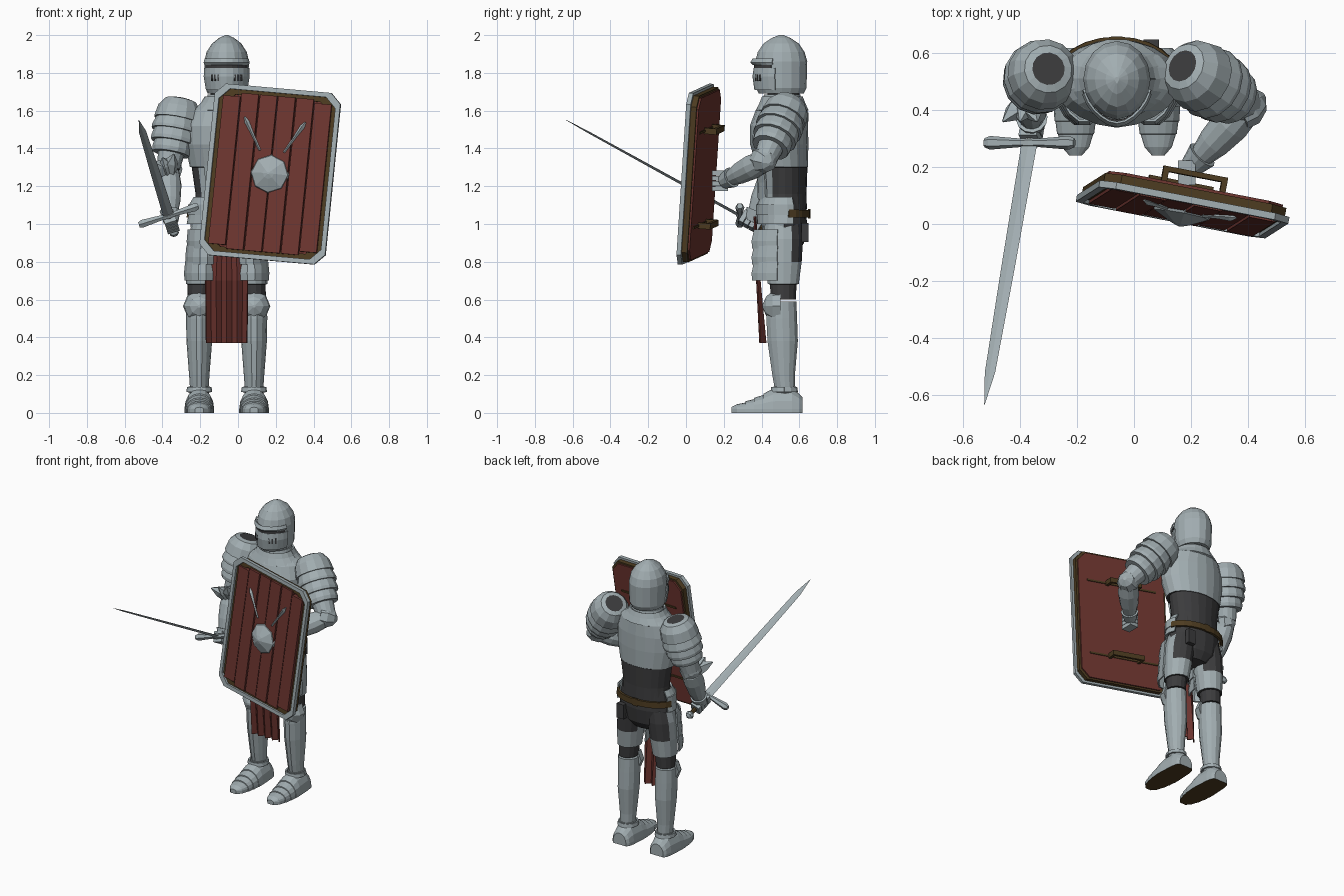
import bpy, bmesh, math
from mathutils import Vector, Matrix

cube = bpy.data.objects.get("Cube")
if cube:
    bpy.data.objects.remove(cube)

def material(name, rgb):
    m = bpy.data.materials.new(name)
    m.use_nodes = True
    m.diffuse_color = (*rgb, 1)
    m.node_tree.nodes["Principled BSDF"].inputs["Base Color"].default_value = (*rgb, 1)
    return m

STEEL = material("steel", (.36, .42, .44))
DARK = material("dark cloth", (.045, .045, .047))
RED = material("red wood", (.155, .036, .029))
CLOTH = material("red cloth", (.15, .034, .028))
BROWN = material("brown leather", (.075, .045, .015))

def finish(name, bm, mats, rule=None, matrix=None):
    """Turn a bmesh into an object, with face colours chosen by a rule."""
    bmesh.ops.recalc_face_normals(bm, faces=bm.faces)
    if rule:
        for f in bm.faces:
            f.material_index = int(rule(f.calc_center_median(), f.normal))
    if matrix:
        bm.transform(matrix)
    me = bpy.data.meshes.new(name)
    bm.to_mesh(me)
    bm.free()
    for m in mats:
        me.materials.append(m)
    ob = bpy.data.objects.new(name, me)
    bpy.context.collection.objects.link(ob)
    return ob

def loft(name, rings, mats, rule=None, matrix=None, loop=False):
    bm = bmesh.new()
    rows = [[bm.verts.new(p) for p in r] for r in rings]
    n = len(rows[0])
    for a, b in list(zip(rows, rows[1:])) + ([(rows[-1], rows[0])] if loop else []):
        for i in range(n):
            bm.faces.new((a[i], a[(i + 1) % n], b[(i + 1) % n], b[i]))
    if not loop:
        bm.faces.new(rows[0])
        bm.faces.new(rows[-1])
    return finish(name, bm, mats, rule, matrix)

def ellipse(cx, cy, z, rx, ry, n=16, ridge=0):
    pts = []
    for i in range(n):
        a = math.tau * i / n
        pts.append((cx + rx * math.cos(a), cy + ry * math.sin(a) - ridge * max(0, -math.sin(a)) ** 8, z))
    return pts

def tube(name, p, q, profile, mats, sides=12, rule=None, matrix=None):
    """Round part from p to q; profile lists (fraction, radius)."""
    p, q = Vector(p), Vector(q)
    rot = (q - p).to_track_quat('Z', 'Y')
    rings = [[p.lerp(q, t) + rot @ Vector(v) for v in ellipse(0, 0, 0, r, r, sides)] for t, r in profile]
    return loft(name, rings, mats, rule, matrix)

def sheet(name, rows, mat, thick):
    bm = bmesh.new()
    vs = [[bm.verts.new(p) for p in r] for r in rows]
    for a, b in zip(vs, vs[1:]):
        for i in range(len(a) - 1):
            bm.faces.new((a[i], a[i + 1], b[i + 1], b[i]))
    ob = finish(name, bm, [mat])
    mod = ob.modifiers.new("thickness", 'SOLIDIFY')
    mod.thickness, mod.offset = thick, 0
    return ob

def arc_plate(name, cx, cy, rows, a0, a1, mat, n=8, thick=.01, ridge=0):
    out = []
    for z, rx, ry in rows:
        angles = [math.radians(a0 + (a1 - a0) * i / n) for i in range(n + 1)]
        out.append([(cx + rx * math.cos(a), cy + ry * math.sin(a)
                     - ridge * max(0, -math.sin(a)) ** 8, z) for a in angles])
    return sheet(name, out, mat, thick)

def box(name, loc, size, mat, matrix=None):
    bm = bmesh.new()
    bmesh.ops.create_cube(bm, size=1, matrix=Matrix.Translation(loc) @ Matrix.Diagonal((*size, 1)))
    return finish(name, bm, [mat], None, matrix)

def frame(x, y, z, origin):
    return Matrix.Translation(origin) @ Matrix((x, y, z)).transposed().to_4x4()

CX = -.06  # middle line of the body

# Head
helmet = [(1.69, .1, .115), (1.72, .113, .13), (1.86, .118, .134), (1.91, .107, .12),
          (1.955, .078, .09), (1.985, .04, .045), (2.0, .008, .008)]
loft("helmet", [ellipse(CX, .508, z, rx, ry, 16, .008) for z, rx, ry in helmet], [STEEL])
arc_plate("visor", CX, .508, [(1.71, .11, .134), (1.78, .122, .144), (1.825, .12, .138)],
          195, 345, STEEL, 10, .008, .008)
arc_plate("brow_band", CX, .508, [(1.845, .122, .14), (1.855, .126, .152), (1.875, .12, .14)],
          200, 340, STEEL, 10, .008, .012)
arc_plate("eye_slit", CX, .508, [(1.824, .12, .137), (1.847, .12, .137)], 205, 335, DARK, 10, .006, .008)
for s in (-1, 1):
    for k in (20, 29, 38):
        a = math.radians(270 + s * k)
        turn = Matrix.Translation((CX + .122 * math.cos(a), .508 + .143 * math.sin(a), 1.775)) \
            @ Matrix.Rotation(a + math.pi / 2, 4, 'Z')
        box("breath_slot", (0, 0, 0), (.009, .016, .035), DARK, turn)
tube("neck", (CX, .52, 1.6), (CX, .515, 1.71), [(0, .085), (1, .085)], [DARK])

# Torso: steel chest, cloth waist showing at sides and back
torso = [(1.08, .17, .115, .525), (1.16, .165, .113, .525), (1.3, .185, .118, .525), (1.302, .195, .13, .515),
         (1.42, .22, .148, .5), (1.52, .222, .148, .498), (1.6, .19, .13, .51), (1.645, .125, .11, .515),
         (1.645, .11, .1, .515), (1.685, .1, .09, .515)]
loft("torso", [ellipse(CX, cy, z, rx, ry, 20, .012) for z, rx, ry, cy in torso], [STEEL, DARK],
     lambda c, n: c.z < 1.301 and n.y > -.75)
arc_plate("belly_plate", CX, .525, [(1.13, .16, .13), (1.22, .17, .132), (1.31, .185, .145)], 230, 310, STEEL, 8, .01, .01)
arc_plate("collar", CX, .51, [(1.60, .17, .135), (1.64, .13, .117), (1.672, .112, .104)], 0, 360, STEEL, 18, .012)

# Hips
skirt = [(1.14, .172, .122), (1.1, .197, .142), (1.1, .203, .145), (1.05, .205, .146), (1.05, .2, .14), (1.0, .208, .14)]
arc_plate("waist_skirt", CX, .52, skirt, 160, 380, STEEL, 16, .01)
loft("hips", [ellipse(CX, .52, z, rx, ry) for z, rx, ry in
              ((1.14, .17, .115), (1.0, .193, .12), (.9, .175, .105), (.85, .1, .07))],
     [STEEL, DARK], lambda c, n: n.y > -.3)
arc_plate("belt", CX, .52, [(1.035, .208, .13), (1.075, .204, .13)], 10, 170, BROWN, 10, .016)
box("belt_buckle", (CX, .652, 1.055), (.04, .012, .05), BROWN)
box("belt_pouch", (.06, .63, .955), (.055, .035, .1), DARK)

# Cloth hanging in folds
folds = [(i, (0, .02)[i % 2]) for i in range(9)]
sheet("hanging_cloth", [[(CX + (i - 4) * w, y + f * k, z) for i, f in folds]
                        for z, y, w, k in ((1.04, .362, .022, .3), (.7, .375, .028, .8), (.37, .392, .027, 1.5))],
      CLOTH, .008)

# Legs
for s, side in ((-1, "right"), (1, "left")):
    kx = CX + s * .145
    thigh = [(.6, .145, .063, .068), (.68, .14, .066, .072), (.682, .137, .078, .084), (.8, .128, .087, .1),
             (.92, .115, .092, .107), (1.0, .1, .085, .1)]
    loft(side + "_thigh", [ellipse(CX + s * x, .515, z, rx, ry, 14) for z, x, rx, ry in thigh], [STEEL, DARK],
         lambda c, n: c.z < .681 or (c.z > .85 and n.y > .2))
    shin = [(.1, .05, .052, .525), (.14, .056, .058, .525), (.14, .05, .052, .525), (.2, .054, .058, .52),
            (.38, .068, .079, .515), (.5, .07, .08, .51), (.59, .069, .076, .51), (.59, .05, .06, .51)]
    loft(side + "_shin", [ellipse(kx, cy, z, rx, ry, 14, .008) for z, rx, ry, cy in shin], [STEEL])
    arc_plate(side + "_ankle_band", kx, .52, [(.11, .064, .068), (.135, .06, .064)], 0, 360, STEEL, 12)
    # Knee guard: faceted cup
    tube(side + "_knee_guard", (kx, .5, .565), (kx, .405, .565), [(0, .086), (.45, .08), (.8, .05), (1, .008)], [STEEL], 8)
    # Overlapping thigh plates
    for k in range(3):
        z = .97 - k * .085
        arc_plate(f"{side}_thigh_plate_{k + 1}", CX + s * (.115 + .007 * k), .51,
                  [(z, .088, .142), (z - .06, .094, .155), (z - .1, .091, .152)], 190, 350, STEEL, 7, .009, .008)
    # Foot with stepped plates and a leather sole
    steps = [(.24, .022, .03), (.27, .048, .046), (.315, .062, .055), (.316, .065, .062), (.36, .071, .073),
             (.361, .074, .08), (.41, .077, .095), (.411, .079, .102), (.46, .079, .128), (.56, .073, .135),
             (.6, .065, .1), (.618, .05, .08)]
    feet = [[(kx + w * math.cos(math.pi * i / 8), y, .02 + (h - .02) * math.sin(math.pi * i / 8)) for i in range(9)]
            + [(kx - w, y, 0), (kx + w, y, 0)] for y, w, h in steps]
    loft(side + "_foot", feet, [STEEL, BROWN], lambda c, n: n.z < -.7)

# Arms
def arm(side, out, shoulder, elbow, hand, spike):
    tube(side + "_upper_arm", shoulder, elbow, [(0, .06), (1, .058)], [DARK])
    lames = [(0, .058), (.02, .085), (.13, .115), (.3, .126), (.3, .114), (.42, .129), (.46, .128), (.46, .113),
             (.57, .122), (.62, .12), (.62, .1), (.72, .106), (.78, .1), (.78, .07), (.98, .062)]
    top = Vector(shoulder) + Vector((-.02 * out, .005, .04))
    start = top.lerp(Vector(elbow), .01)
    tube(side + "_shoulder_guard", top, elbow, lames, [STEEL, DARK], 14,
         lambda c, n: (c - start).length < .012)
    tube(side + "_forearm", elbow, hand, [(0, .045), (.08, .06), (.3, .067), (.6, .058), (.8, .043),
                                          (.8, .056), (1, .04)], [STEEL])
    e, t = Vector(elbow), Vector(spike)
    tube(side + "_elbow_guard", e - t * .05, e + t * .075, [(0, .066), (.4, .073), (.8, .05), (1, .012)], [STEEL], 8)

g = Vector((.32, 0, .1)).normalized()
d = Vector((-.183, -.94, .51))
d = (d - g * d.dot(g)).normalized()
w = d.cross(g)
guard = Vector((-.367, .285, 1.045))
fist = guard - d * .07
left_hand = Vector((.2, .2, 1.225))
arm("right", -1, (-.32, .54, 1.62), (-.37, .475, 1.29), fist, (-.5, .6, 0))
arm("left", 1, (.19, .55, 1.61), (.4, .415, 1.335), left_hand, (.75, .5, -.2))
for k in range(3):  # pointed wings of the right elbow
    tube("elbow_wing", (-.37, .44, 1.27), (-.46 + .06 * k, .36, 1.33 + .02 * k), [(0, .05), (.6, .035), (1, .004)], [STEEL], 5)

# Gauntlet fingers
for k in range(4):
    box("right_finger", (0, .045 - k * .03, 0), (.066, .026, .07), STEEL, frame(g, d, w, fist))
    box("left_finger", left_hand + Vector((-.015, -.02, .045 - k * .028)), (.06, .085, .025), STEEL)

# Sword
def blade_ring(t, half, thick):
    c = guard + d * t
    return [c + g * half, c + w * thick, c - g * half, c - w * thick]

loft("sword_blade", [blade_ring(*r) for r in ((0, .029, .008), (.5, .025, .007), (.93, .019, .005), (1.06, .001, .001))], [STEEL])
tube("sword_crossguard", guard - g * .165, guard + g * .165,
     [(0, .016), (.06, .024), (.4, .015), (.5, .02), (.6, .015), (.94, .024), (1, .016)], [STEEL], 6)
tube("sword_grip", guard, guard - d * .17, [(0, .014), (.5, .017), (1, .013)], [BROWN], 8)
tube("sword_pommel", guard - d * .16, guard - d * .205, [(0, .012), (.3, .026), (.7, .026), (1, .01)], [STEEL], 8)

# Shield, built flat in its own frame: x across, y towards the back, z up
u = Vector((.98, -.19, -.087)).normalized()
v = Vector((.095, .065, .99))
v = (v - u * v.dot(u)).normalized()
S = frame(u, v.cross(u), v, (.175, .075, 1.262))

def octagon(hw, hh, y, c=.055):
    return [(hw, y, hh - c), (hw - c, y, hh), (c - hw, y, hh), (-hw, y, hh - c),
            (-hw, y, c - hh), (c - hw, y, -hh), (hw - c, y, -hh), (hw, y, c - hh)]

def band(name, outer, inner, y0, y1, mat):
    loft(name, [octagon(*outer, y0), octagon(*inner, y0), octagon(*inner, y1), octagon(*outer, y1)],
         [mat], None, S, True)

loft("shield_board", [octagon(.312, .432, -.01), octagon(.312, .432, .028)], [RED], None, S)
band("shield_edge", (.325, .443), (.285, .405), -.022, .018, BROWN)
band("shield_rim", (.34, .457), (.315, .432), -.036, -.012, STEEL)
for k in range(6):
    x = (k - 2.5) * .099
    tall = .79 if k in (0, 5) else .83
    box("shield_plank", (x, -.02 - .004 * (k % 2), 0), (.092, .03, tall), RED, S)
tube("shield_boss", (0, -.03, 0), (0, -.085, 0), [(0, .105), (.25, .098), (.85, .03), (1, .006)], [STEEL], 8, None, S)
for s in (-1, 1):
    tube("shield_ornament", (s * .065, -.042, .12), (s * .165, -.042, .29), [(0, .006), (.5, .008), (.85, .013), (1, .004)],
         [STEEL], 4, None, S)
for z in (.245, -.26):  # carrying handles and their backing strips
    box("handle_strip", (0, .03, z), (.5, .008, .012), BROWN, S)
    box("handle_bar", (0, .085, z), (.23, .018, .032), BROWN, S)
    for s in (-1, 1):
        box("handle_post", (s * .105, .055, z), (.02, .06, .032), BROWN, S)
